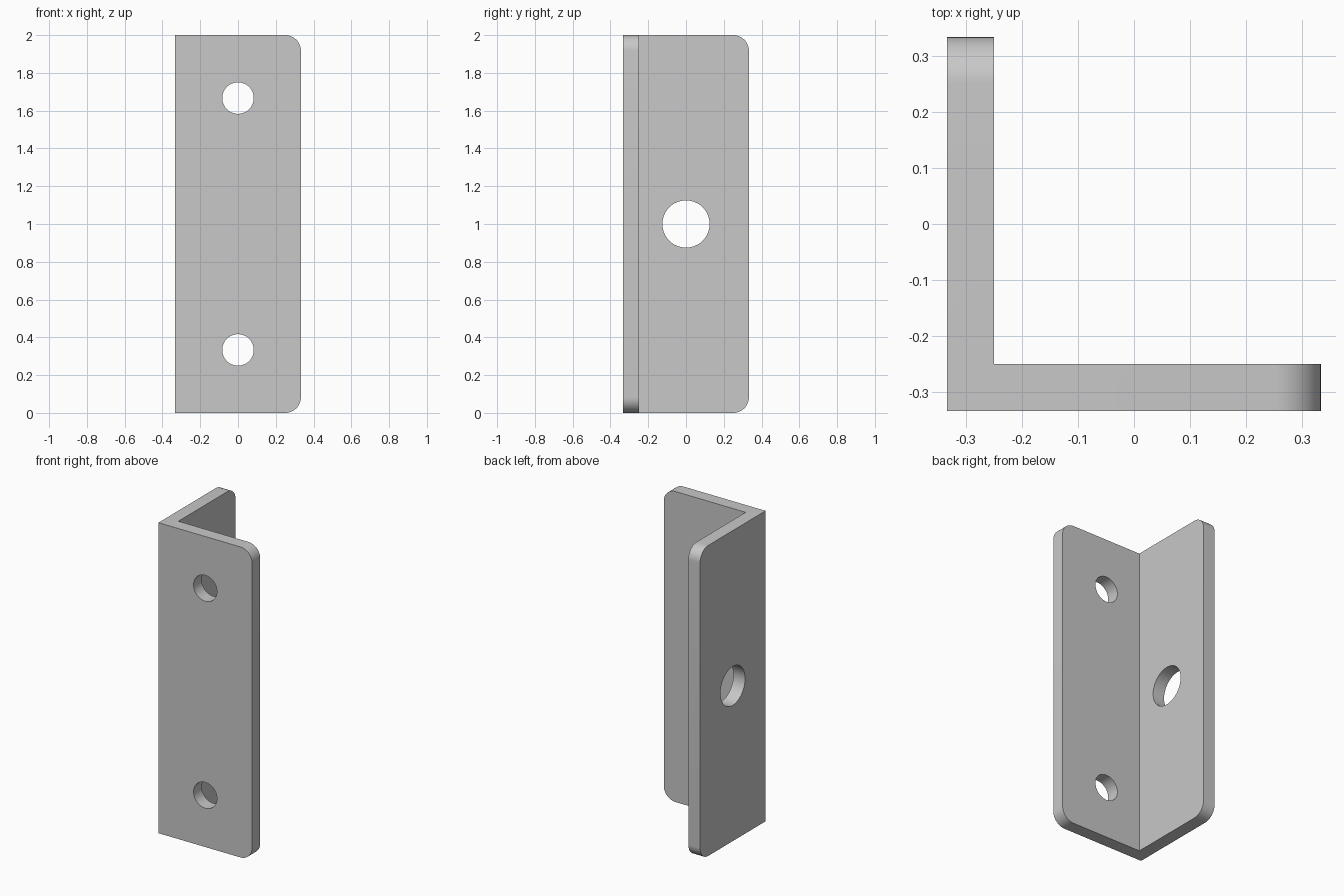
import bpy
import bmesh
from math import pi
from mathutils import Matrix, Vector

if "Cube" in bpy.data.objects:
    bpy.data.objects.remove(bpy.data.objects["Cube"], do_unlink=True)

HALF = 1 / 3      # half width of each flange
THICK = 1 / 12    # plate thickness, also the corner radius
HEIGHT = 2.0
INNER = THICK - HALF

steel = bpy.data.materials.new("grey steel")
steel.use_nodes = True
colour = (0.58, 0.58, 0.58, 1)
steel.diffuse_color = colour
steel.node_tree.nodes["Principled BSDF"].inputs["Base Color"].default_value = colour


def make_object(name, bm):
    bmesh.ops.recalc_face_normals(bm, faces=bm.faces)
    mesh = bpy.data.meshes.new(name)
    bm.to_mesh(mesh)
    bm.free()
    mesh.materials.append(steel)
    obj = bpy.data.objects.new(name, mesh)
    bpy.context.collection.objects.link(obj)
    return obj


# L-shaped angle bracket, extruded upwards
bm = bmesh.new()
outline = [(-HALF, -HALF), (HALF, -HALF), (HALF, INNER),
           (INNER, INNER), (INNER, HALF), (-HALF, HALF)]
base = bm.faces.new([bm.verts.new((x, y, 0)) for x, y in outline])
top = bmesh.ops.extrude_face_region(bm, geom=[base])["geom"]
bmesh.ops.translate(bm, vec=(0, 0, HEIGHT),
                    verts=[v for v in top if isinstance(v, bmesh.types.BMVert)])


# Rounded corners at the free end of both flanges
def is_free_corner(edge):
    a, b = (v.co for v in edge.verts)
    return abs(a.z - b.z) < 0.01 and any(
        min(a[i], b[i]) > HALF - 0.01 for i in (0, 1))


bmesh.ops.bevel(bm, geom=[e for e in bm.edges if is_free_corner(e)],
                offset=THICK, segments=12, profile=0.5, affect="EDGES")
bracket = make_object("angle_bracket", bm)


# Screw holes: two in the front flange, a larger one in the side flange
def drill(centre, radius, axis):
    bm = bmesh.new()
    turn = Vector((0, 0, 1)).rotation_difference(Vector(axis)).to_matrix().to_4x4()
    bmesh.ops.create_cone(bm, cap_ends=True, segments=64, radius1=radius,
                          radius2=radius, depth=0.3,
                          matrix=Matrix.Translation(centre) @ turn)
    cutter = make_object("hole_cutter", bm)
    cutter.hide_render = True
    cut = bracket.modifiers.new("hole", "BOOLEAN")
    cut.operation = "DIFFERENCE"
    cut.solver = "EXACT"
    cut.object = cutter
    bpy.ops.object.modifier_apply(modifier=cut.name)
    bpy.data.objects.remove(cutter, do_unlink=True)


bpy.ops.object.select_all(action="DESELECT")
bpy.context.view_layer.objects.active = bracket
bracket.select_set(True)
mid = THICK / 2 - HALF
for z in (HEIGHT / 6, HEIGHT * 5 / 6):
    drill((0, mid, z), THICK, (0, 1, 0))
drill((mid, 0, HEIGHT / 2), 0.125, (1, 0, 0))

bpy.ops.object.shade_smooth_by_angle(angle=pi / 6)
